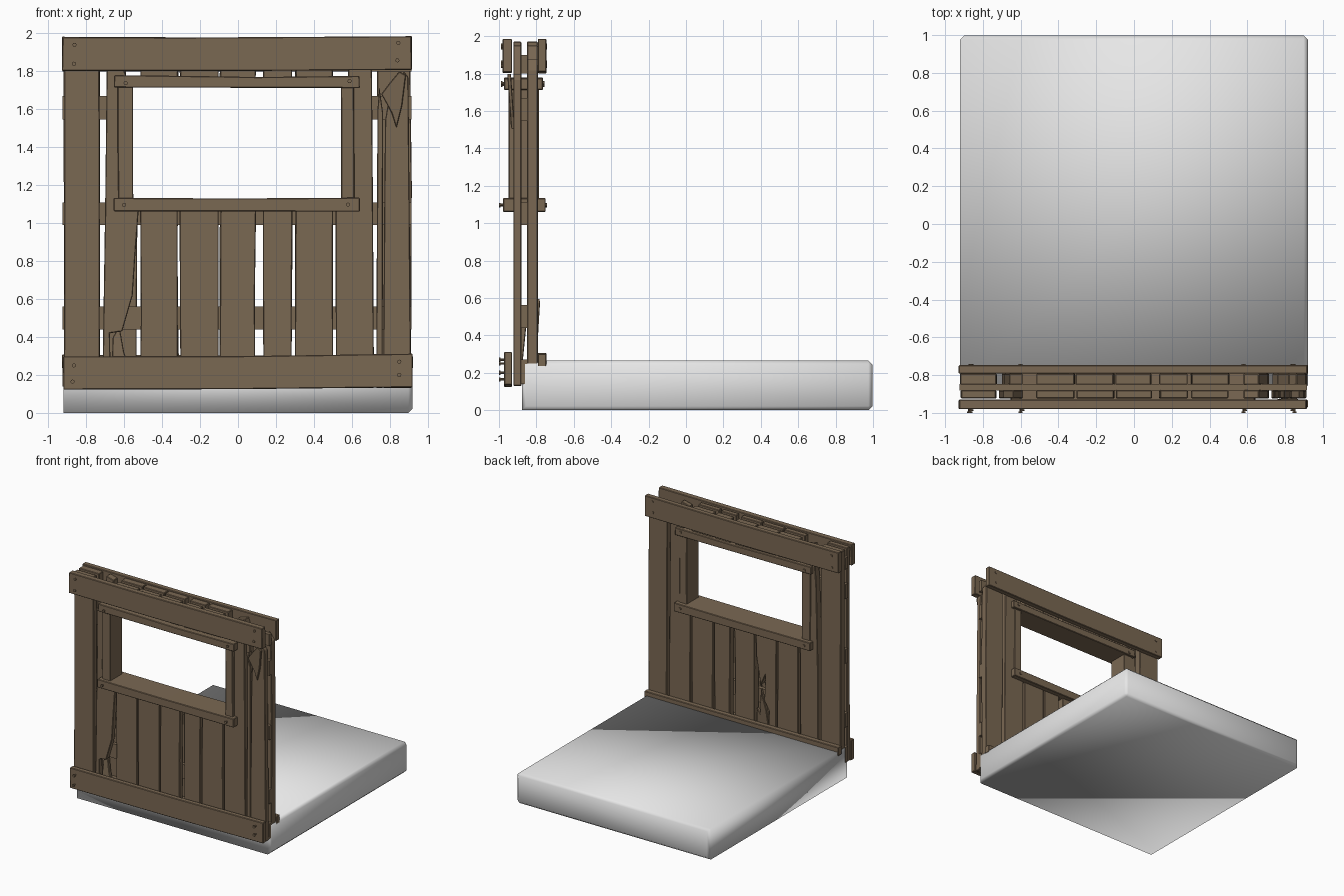
import bpy, bmesh, math, random
from mathutils import Matrix, Vector

if "Cube" in bpy.data.objects:
    bpy.data.objects.remove(bpy.data.objects["Cube"])

random.seed(4)

def material(name, col):
    m = bpy.data.materials.new(name)
    m.diffuse_color = (*col, 1)
    m.use_nodes = True
    m.node_tree.nodes["Principled BSDF"].inputs["Base Color"].default_value = m.diffuse_color
    return m

WOOD = material("weathered brown wood", (0.195, 0.138, 0.086))
STONE = material("pale grey", (0.8, 0.8, 0.8))

def make(name, bm, mat):
    bmesh.ops.recalc_face_normals(bm, faces=bm.faces)
    me = bpy.data.meshes.new(name)
    bm.to_mesh(me)
    bm.free()
    me.materials.append(mat)
    ob = bpy.data.objects.new(name, me)
    bpy.context.collection.objects.link(ob)
    return ob

def board(name, pts, y0, y1, tilt=0, bevel=0.004):
    """Extrude an x-z outline from y0 to y1, optionally tilted about its foot."""
    bm = bmesh.new()
    f = bm.faces.new([bm.verts.new((x, y0, z)) for x, z in pts])
    ext = bmesh.ops.extrude_face_region(bm, geom=[f])["geom"]
    bmesh.ops.translate(bm, vec=(0, y1 - y0, 0),
                        verts=[g for g in ext if isinstance(g, bmesh.types.BMVert)])
    if tilt:
        foot = Vector((0, y0, min(p[1] for p in pts)))
        bmesh.ops.rotate(bm, verts=bm.verts, cent=foot, matrix=Matrix.Rotation(tilt, 3, 'X'))
    ob = make(name, bm, WOOD)
    if bevel:
        b = ob.modifiers.new("worn edges", 'BEVEL')
        b.width, b.segments = bevel, 1
    return ob

def rect(x0, x1, z0, z1, wear=0.0):
    """Slightly worn rectangle outline with one mid point on each long side."""
    j = lambda: random.uniform(-wear, wear)
    if x1 - x0 > z1 - z0:
        xm = (x0 + x1) / 2
        return [(x0, z0 + j()), (xm, z0 + j()), (x1, z0 + j()),
                (x1, z1 + j()), (xm, z1 + j()), (x0, z1 + j())]
    zm = z0 + (z1 - z0) * random.uniform(0.3, 0.7)
    return [(x0 + j(), z0), (x1 + j(), z0), (x1 + j(), zm),
            (x1 + j(), z1), (x0 + j(), z1), (x0 + j(), zm)]

# floor slab, bevelled on its right and back sides, softly shaded
bm = bmesh.new()
bmesh.ops.create_cube(bm, size=1)
for v in bm.verts:
    v.co = (v.co.x * 1.84, 0.06 + v.co.y * 1.875, 0.1325 + v.co.z * 0.265)
edges = [e for e in bm.edges if
         all(v.co.x > 0.9 for v in e.verts) or all(v.co.y > 0.9 for v in e.verts)]
bmesh.ops.bevel(bm, geom=edges, offset=0.022, segments=1, affect='EDGES', clamp_overlap=True)
for f in bm.faces:
    f.smooth = True
make("floor_slab", bm, STONE)

FRONT, BACK = (-0.923, -0.88), (-0.85, -0.792)
BARS = [(-0.515, -0.315), (-0.305, -0.105), (-0.095, 0.092),
        (0.135, 0.285), (0.302, 0.502)]

# wall planks below and above the window, in both layers
for side, (y0, y1), foot in (("front", FRONT, 0.13), ("back", BACK, 0.24)):
    for i, (a, b) in enumerate(BARS):
        if not (side == "back" and i == 1):
            board(f"{side}_lower_plank_{i}", rect(a, b, foot, 1.09, 0.004), y0, y1)
        board(f"{side}_upper_plank_{i}", rect(a, b, 1.74, 1.97, 0.004), y0, y1)
    board(f"{side}_left_post", rect(-0.917, -0.728, foot, 1.97, 0.003), y0, y1)
    # plank notched around the right window jamb
    board(f"{side}_right_notched_plank",
          [(0.516, foot), (0.716, foot), (0.712, 1.0), (0.706, 1.80), (0.66, 1.95),
           (0.58, 1.93), (0.58, 1.09), (0.514, 1.09)], y0, y1)

# broken plank left of the window, with a bent splinter
board("front_broken_left_plank",
      [(-0.715, 0.13), (-0.67, 0.13), (-0.675, 0.42), (-0.61, 0.43), (-0.555, 0.62), (-0.54, 0.85),
       (-0.522, 1.09), (-0.59, 1.09), (-0.59, 1.78), (-0.64, 1.9), (-0.692, 1.80), (-0.70, 1.1)],
      *FRONT)
board("front_left_splinter",
      [(-0.67, 0.14), (-0.54, 0.14), (-0.60, 0.32), (-0.625, 0.46), (-0.66, 0.40)],
      -0.915, -0.885, tilt=-0.1)
board("back_left_notched_plank",
      [(-0.70, 0.24), (-0.535, 0.24), (-0.53, 1.09), (-0.59, 1.09), (-0.59, 1.95),
       (-0.66, 1.97), (-0.685, 1.6), (-0.70, 0.9)], *BACK)

# broken plank in the back layer
board("back_broken_plank",
      [(-0.30, 0.24), (-0.23, 0.24), (-0.235, 0.42), (-0.19, 0.50), (-0.20, 0.72),
       (-0.155, 0.62), (-0.115, 0.86), (-0.108, 1.09), (-0.305, 1.09)], *BACK)
board("back_splinter",
      [(-0.23, 0.25), (-0.11, 0.25), (-0.12, 0.42), (-0.15, 0.38), (-0.165, 0.60), (-0.21, 0.42)],
      -0.83, -0.80, tilt=-0.06)

# split right post
board("front_right_post_broken",
      [(0.765, 0.13), (0.912, 0.13), (0.905, 1.0), (0.898, 1.77), (0.875, 1.80), (0.835, 1.74),
       (0.825, 1.60), (0.795, 1.66), (0.775, 1.54), (0.77, 1.0)], *FRONT)
board("front_right_post_strip",
      [(0.728, 0.13), (0.762, 0.13), (0.764, 1.2), (0.765, 1.58), (0.745, 1.72), (0.735, 1.6)], *FRONT)
board("front_right_splinter",
      [(0.835, 1.50), (0.865, 1.62), (0.885, 1.78), (0.85, 1.80), (0.80, 1.74), (0.755, 1.68), (0.81, 1.58)],
      -0.935, -0.915, tilt=0.07)
board("back_right_post",
      [(0.74, 0.24), (0.912, 0.24), (0.916, 1.2), (0.908, 1.82), (0.86, 1.88), (0.82, 1.83),
       (0.76, 1.87), (0.733, 1.80), (0.736, 1.0)], *BACK)

# hidden cross rails between the layers
for i, (z0, z1) in enumerate([(0.14, 0.27), (0.44, 0.562), (0.99, 1.11), (1.80, 1.90)]):
    board(f"cross_rail_{i}", rect(-0.925, 0.915, z0, z1), -0.882, -0.848, bevel=0)
for s, a, b in (("left", -0.925, -0.60), ("right", 0.58, 0.915)):
    board(f"cross_rail_window_{s}", rect(a, b, 1.545, 1.67), -0.882, -0.848, bevel=0)

# window frame
board("window_sill", rect(-0.655, 0.642, 1.06, 1.132, 0.003), -0.978, -0.75)
board("window_head", [(-0.655, 1.715), (0.642, 1.712), (0.64, 1.776), (0.1, 1.77),
                      (-0.2, 1.775), (-0.652, 1.78)], -0.972, -0.765)
board("window_jamb_left", rect(-0.632, -0.553, 1.12, 1.72, 0.002), -0.948, -0.785)
board("window_jamb_right", rect(0.543, 0.612, 1.12, 1.72, 0.002), -0.948, -0.785)

# long trim boards at top and bottom of both sides
board("front_top_trim", [(-0.928, 1.803), (0.0, 1.802), (0.916, 1.808), (0.913, 1.985),
                         (-0.3, 1.978), (-0.924, 1.98)], -0.98, -0.93)
board("front_bottom_trim", [(-0.92, 0.123), (0.0, 0.125), (0.92, 0.135), (0.92, 0.312),
                            (0.1, 0.30), (-0.922, 0.298)], -0.972, -0.93)
board("back_top_trim", rect(-0.928, 0.918, 1.805, 1.982, 0.005), -0.792, -0.747)
board("back_bottom_trim", rect(-0.928, 0.922, 0.235, 0.303, 0.004), -0.792, -0.747)

# nails
def nail(name, x, z, y_tip, y_in):
    bm = bmesh.new()
    d = 1 if y_in > y_tip else -1
    for r, a, b in ((0.006, y_tip, y_in), (0.011, y_tip, y_tip + d * 0.008)):
        m = Matrix.Translation((x, (a + b) / 2, z)) @ Matrix.Rotation(math.pi / 2, 4, 'X')
        bmesh.ops.create_cone(bm, cap_ends=True, segments=8, radius1=r, radius2=r,
                              depth=abs(b - a), matrix=m)
    make(name, bm, WOOD)

NAILS = [(-0.862, 1.94), (-0.865, 1.84), (0.845, 1.95), (0.84, 1.858),
         (-0.865, 0.25), (-0.872, 0.165), (0.85, 0.27), (0.85, 0.20),
         (-0.592, 1.738), (0.588, 1.748), (-0.60, 1.096), (0.58, 1.098)]
for i, (x, z) in enumerate(NAILS):
    nail(f"front_nail_{i}", x, z, -1.0 if z < 1.7 else -0.99, -0.95)
    if z > 0.9:
        nail(f"back_nail_{i}", x, z, -0.742 if z > 1.8 or z < 1.2 else -0.757, -0.78)
